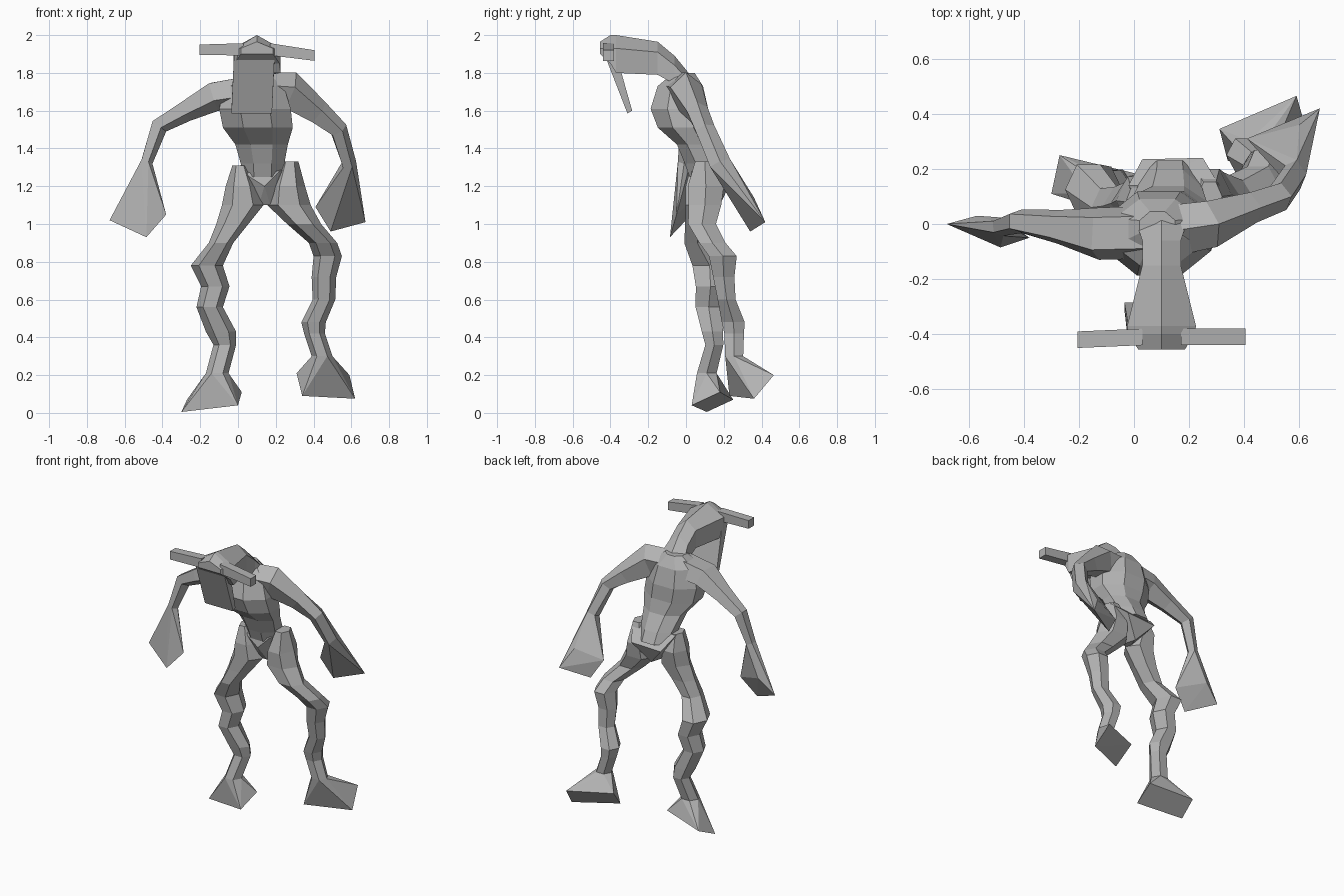
import bpy, bmesh, math
from mathutils import Vector

cube = bpy.data.objects.get("Cube")
if cube:
    bpy.data.objects.remove(cube, do_unlink=True)

GREY = (0.45, 0.45, 0.45, 1)
skin = bpy.data.materials.new("plain grey skin")
skin.use_nodes = True
skin.diffuse_color = GREY
skin.node_tree.nodes["Principled BSDF"].inputs["Base Color"].default_value = GREY


def finish(name, bm):
    bmesh.ops.recalc_face_normals(bm, faces=bm.faces[:])
    mesh = bpy.data.meshes.new(name)
    bm.to_mesh(mesh)
    bm.free()
    mesh.materials.append(skin)
    obj = bpy.data.objects.new(name, mesh)
    bpy.context.collection.objects.link(obj)
    return obj


def ring_points(path, sides, flat, turn=0.0):
    """Oval rings (x, y, z, width, depth) set square to the path, or level."""
    centres = [Vector(p[:3]) for p in path]
    rings = []
    for i, p in enumerate(path):
        along = centres[min(i + 1, len(path) - 1)] - centres[max(i - 1, 0)]
        along = Vector((0, 0, 1)) if flat else along.normalized()
        deep = Vector((0, 1, 0))
        deep = (deep - along * deep.dot(along)).normalized()
        wide = deep.cross(along)
        rings.append([centres[i] + wide * p[3] * math.cos(a) + deep * p[4] * math.sin(a)
                      for a in [math.tau * (k + turn) / sides for k in range(sides)]])
    return rings


def skin_rings(name, rings):
    bm = bmesh.new()
    rows = [[bm.verts.new(c) for c in r] for r in rings]
    n = len(rows[0])
    for a, b in zip(rows, rows[1:]):
        for k in range(n):
            bm.faces.new((a[k], a[(k + 1) % n], b[(k + 1) % n], b[k]))
    bm.faces.new(rows[0])
    bm.faces.new(rows[-1])
    return finish(name, bm)


def hull(name, points):
    bm = bmesh.new()
    for p in points:
        bm.verts.new(p)
    bmesh.ops.convex_hull(bm, input=bm.verts[:])
    loose = [v for v in bm.verts if not v.link_faces]
    bmesh.ops.delete(bm, geom=loose, context="VERTS")
    bmesh.ops.dissolve_limit(bm, angle_limit=0.03, verts=bm.verts[:], edges=bm.edges[:])
    return finish(name, bm)


def limb(name, tip_name, path, corners, sides, flat, turn):
    """A faceted limb with a flared, block-ended hand or foot."""
    rings = ring_points(path, sides, flat, turn)
    skin_rings(name, rings)
    hull(tip_name, rings[-1] + corners)


# Torso: waist, rib cage, shoulders
skin_rings("torso", ring_points([
    (.13, .125, 1.25, .12, .115),
    (.13, .095, 1.32, .125, .11),
    (.125, .045, 1.42, .15, .10),
    (.105, -.015, 1.51, .20, .145),
    (.09, -.035, 1.61, .205, .165),
    (.085, -.03, 1.73, .17, .13),
    (.085, -.01, 1.80, .07, .06)], 8, True, .5))

# Pelvis: wedge running down to the crotch
hull("pelvis", [(.03, .03, 1.27), (.22, .03, 1.28), (.14, .015, 1.20),
                (-.02, .14, 1.31), (.31, .14, 1.32),
                (.03, .235, 1.22), (.25, .24, 1.23),
                (.11, .08, 1.10), (.17, .08, 1.10), (.14, .18, 1.10)])

# Arms and hands
limb("left_arm", "left_hand",
     [(.10, -.03, 1.71, .09, .10), (.27, .00, 1.70, .11, .09),
      (.42, .06, 1.59, .07, .06), (.53, .10, 1.50, .05, .055),
      (.585, .18, 1.32, .042, .06)],
     [(.675, .42, 1.01), (.49, .34, .96), (.41, .31, 1.09), (.60, .36, 1.14)],
     5, False, .5)
limb("right_arm", "right_hand",
     [(.06, -.03, 1.71, .09, .10), (-.13, -.035, 1.68, .085, .10),
      (-.28, -.01, 1.60, .06, .065), (-.42, .01, 1.52, .05, .045),
      (-.485, -.01, 1.33, .034, .035)],
     [(-.68, 0, 1.02), (-.485, -.085, .93), (-.38, -.05, 1.05), (-.57, .03, 1.12)],
     5, False, .5)

# Legs and feet
limb("left_leg", "left_foot",
     [(.275, .10, 1.33, .045, .06), (.265, .105, 1.20, .09, .11),
      (.27, .10, 1.10, .115, .10), (.35, .085, 1.00, .09, .085),
      (.45, .14, .90, .075, .08), (.475, .195, .83, .075, .085),
      (.455, .20, .72, .065, .065), (.455, .215, .60, .06, .055),
      (.40, .25, .48, .065, .07), (.405, .255, .42, .055, .06),
      (.445, .255, .30, .055, .055)],
     [(.34, .23, .09), (.62, .36, .075), (.31, .345, .21), (.59, .465, .20)],
     6, True, 0)
limb("right_leg", "right_foot",
     [(.01, .08, 1.31, .04, .06), (.02, .085, 1.20, .085, .10),
      (.025, .075, 1.10, .11, .09), (-.03, .065, 1.00, .085, .08),
      (-.09, .06, .90, .065, .08), (-.165, .125, .78, .085, .105),
      (-.12, .13, .67, .075, .09), (-.15, .12, .56, .07, .08),
      (-.09, .14, .43, .08, .065), (-.07, .15, .36, .06, .055),
      (-.11, .11, .21, .06, .06)],
     [(-.30, .11, .005), (0, .03, .04), (.02, .18, .11), (-.27, .25, .07)],
     6, True, 0)


def cross_section(y, low, high, ridge, half, cx=.1):
    """Five-sided section of the head, with a ridge on top."""
    return [Vector(c) for c in ((cx - half, y, low), (cx + half, y, low),
                                (cx + half, y, high), (cx, y, ridge), (cx - half, y, high))]


# Neck and wedge-shaped head
skin_rings("head", [
    cross_section(.03, 1.66, 1.74, 1.78, .10),
    cross_section(-.06, 1.74, 1.84, 1.89, .07),
    cross_section(-.15, 1.79, 1.91, 1.965, .07),
    cross_section(-.37, 1.80, 1.93, 2.0, .125),
    cross_section(-.40, 1.85, 1.925, 2.0, .12),
    cross_section(-.455, 1.90, 1.93, 1.965, .085)])

# Face plate hanging from the brow
hull("face_plate", [(x + dx, y, z) for x in (-.02, .195)
                    for dx, y, z in ((0, -.44, 1.92), (0, -.37, 1.90),
                                     (-.015, -.31, 1.585), (-.015, -.285, 1.60))])

# Horns sticking out sideways
for side, root_x, end_x, end_z, end_y in (("left", .17, .405, 1.892, -.41),
                                          ("right", .03, -.205, 1.922, -.42)):
    hull(side + "_horn", [(x, y + dy, z + dz)
                          for x, y, z, h in ((root_x, -.41, 1.925, .032),
                                             (end_x, end_y, end_z, .028))
                          for dy in (-.03, .03) for dz in (-h, h)])
